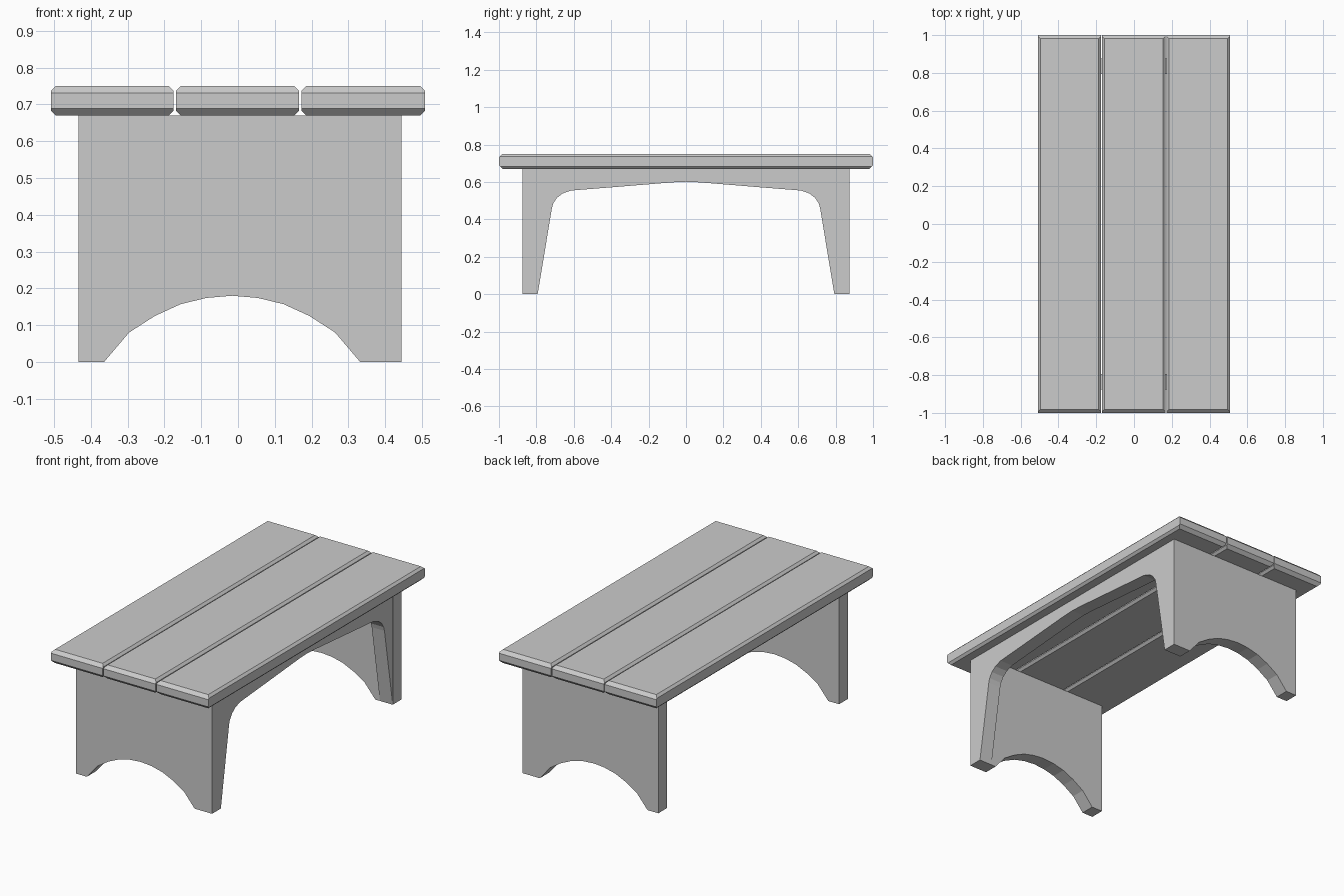
import bpy, bmesh
from mathutils import Vector

if "Cube" in bpy.data.objects:
    bpy.data.objects.remove(bpy.data.objects["Cube"])


def extrude_profile(name, points, to_3d, depth):
    """Solid made by pushing a flat outline along a depth vector."""
    bm = bmesh.new()
    face = bm.faces.new([bm.verts.new(to_3d(a, b)) for a, b in points])
    result = bmesh.ops.extrude_face_region(bm, geom=[face])
    moved = [g for g in result["geom"] if isinstance(g, bmesh.types.BMVert)]
    bmesh.ops.translate(bm, verts=moved, vec=Vector(depth))
    bmesh.ops.recalc_face_normals(bm, faces=bm.faces[:])
    mesh = bpy.data.meshes.new(name)
    bm.to_mesh(mesh)
    bm.free()
    obj = bpy.data.objects.new(name, mesh)
    bpy.context.collection.objects.link(obj)
    return obj


def chamfer_long_edges(obj, width):
    """Chamfer the long top and bottom edges that run along y."""
    bm = bmesh.new()
    bm.from_mesh(obj.data)
    edges = [e for e in bm.edges
             if abs(e.verts[0].co.y - e.verts[1].co.y) > 1]
    bmesh.ops.bevel(bm, geom=edges, offset=width, segments=1,
                    profile=0.5, affect='EDGES')
    bm.to_mesh(obj.data)
    bm.free()


# Top planks: chamfered ends, then chamfered long edges
Z0, Z1, C = 0.67, 0.75, 0.019
half = [(1, Z0 + C), (1, Z1 - C), (1 - C, Z1)]
plank = [(1 - C, Z0)] + half
plank += [(-y, z) for y, z in reversed(plank)]
for name, x0, x1 in [("left_plank", -0.508, -0.175),
                     ("middle_plank", -0.169, 0.166),
                     ("right_plank", 0.173, 0.508)]:
    obj = extrude_profile(name, plank, lambda y, z, x=x0: (x, y, z),
                          (x1 - x0, 0, 0))
    chamfer_long_edges(obj, 0.013)

# End panels with an arched cut-out between the feet
AX = -0.016
rise = [(0.348, 0), (0.28, 0.08), (0.21, 0.125), (0.14, 0.157), (0.07, 0.174)]
arch = [(AX - d, z) for d, z in rise] + [(AX, 0.18)]
arch += [(AX + d, z) for d, z in reversed(rise)]
panel = [(-0.434, Z0), (-0.434, 0)] + arch + [(0.445, 0), (0.445, Z0)]
for name, y in [("front_leg_panel", -0.875), ("back_leg_panel", 0.793)]:
    extrude_profile(name, panel, lambda x, z, y=y: (x, y, z), (0, 0.082, 0))

# Side apron on the right only, tapering down into the feet
side = [(0.793, 0), (0.717, 0.46), (0.71, 0.485), (0.69, 0.515),
        (0.66, 0.538), (0.615, 0.554), (0.4, 0.571), (0.07, 0.598)]
apron = [(-0.8745, Z0), (-0.8745, 0)] + [(-y, z) for y, z in side]
apron += [(0, 0.601)] + side[::-1] + [(0.8745, 0), (0.8745, Z0)]
extrude_profile("side_apron", apron, lambda y, z: (0.362, y, z),
                (0.0825, 0, 0))
